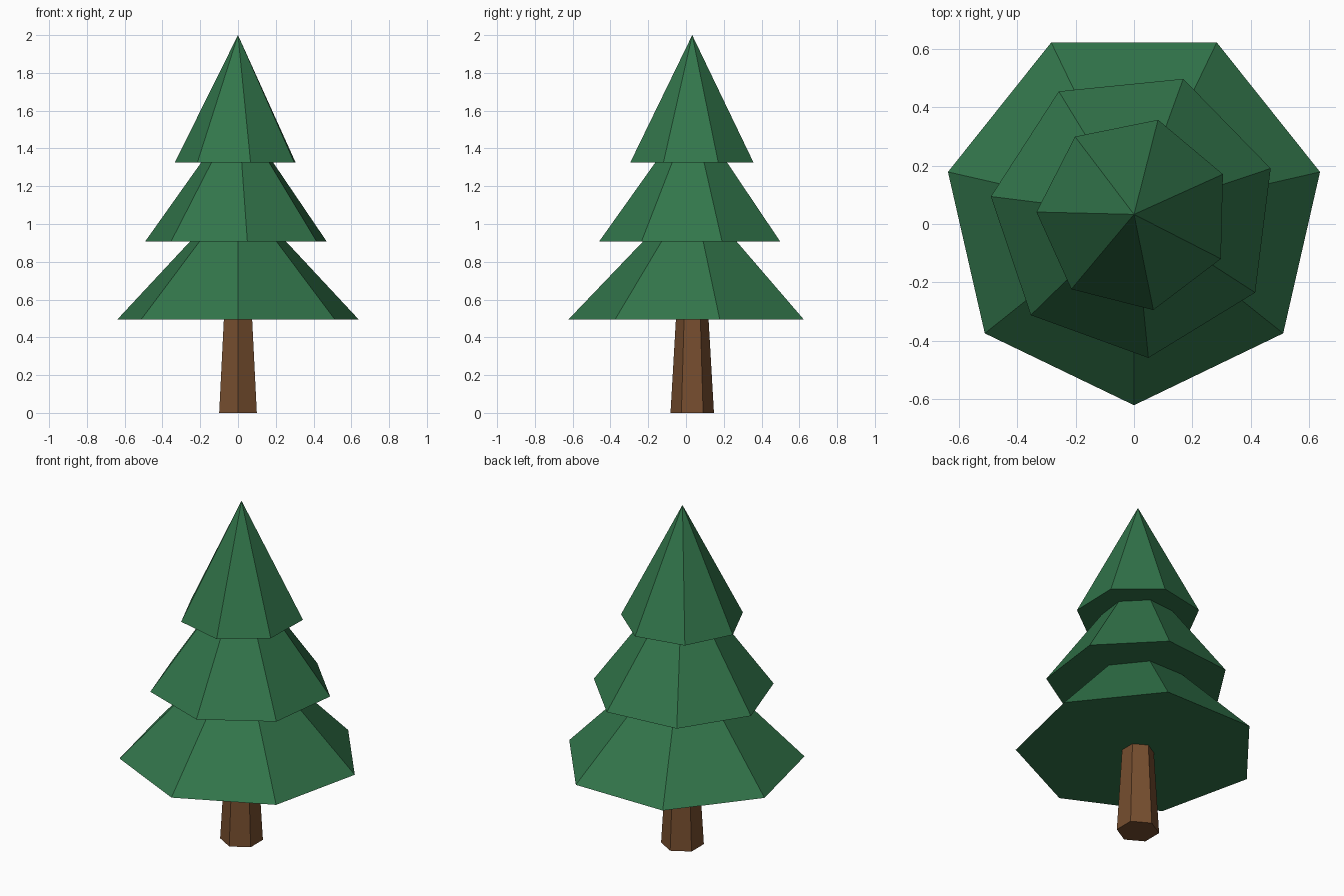
import bpy
import math

cube = bpy.data.objects.get("Cube")
if cube:
    bpy.data.objects.remove(cube, do_unlink=True)

CENTRE_Y = 0.033


def make_material(name, colour):
    mat = bpy.data.materials.new(name)
    mat.use_nodes = True
    mat.diffuse_color = (*colour, 1)
    mat.node_tree.nodes["Principled BSDF"].inputs["Base Color"].default_value = (*colour, 1)
    return mat


def add_cone(name, sides, r_bottom, r_top, z_bottom, z_top, turn, mat):
    """Flat-shaded tapered prism with its first corner at the front, turned about z."""
    verts, rings = [], []
    for radius, z in ((r_bottom, z_bottom), (r_top, z_top)):
        count = sides if radius > 0 else 1
        rings.append([len(verts) + i for i in range(count)])
        for i in range(count):
            a = turn - math.pi / 2 + math.tau * i / sides
            verts.append((radius * math.cos(a), radius * math.sin(a), z))
    low, high = rings
    faces = [low[::-1]]
    if len(high) > 1:
        faces.append(high)
    for i in range(sides):
        j = (i + 1) % sides
        if len(high) > 1:
            faces.append((low[i], low[j], high[j], high[i]))
        else:
            faces.append((low[i], low[j], high[0]))
    mesh = bpy.data.meshes.new(name)
    mesh.from_pydata(verts, [], faces)
    mesh.materials.append(mat)
    obj = bpy.data.objects.new(name, mesh)
    obj.location.y = CENTRE_Y
    bpy.context.collection.objects.link(obj)
    return obj


bark = make_material("bark brown", (0.18, 0.075, 0.028))
needles = make_material("needle green", (0.032, 0.18, 0.07))

# Six-sided tapering trunk
add_cone("trunk", 6, 0.115, 0.085, 0, 0.52, 0, bark)

# Three seven-sided foliage tiers, each turned a little further
tiers = (
    ("lower_foliage", 0.655, 0.495, 1.18),
    ("middle_foliage", 0.495, 0.908, 1.60),
    ("upper_foliage", 0.335, 1.325, 2.0),
)
for i, (name, radius, z_bottom, z_top) in enumerate(tiers):
    add_cone(name, 7, radius, 0, z_bottom, z_top, 0.1 * i, needles)
